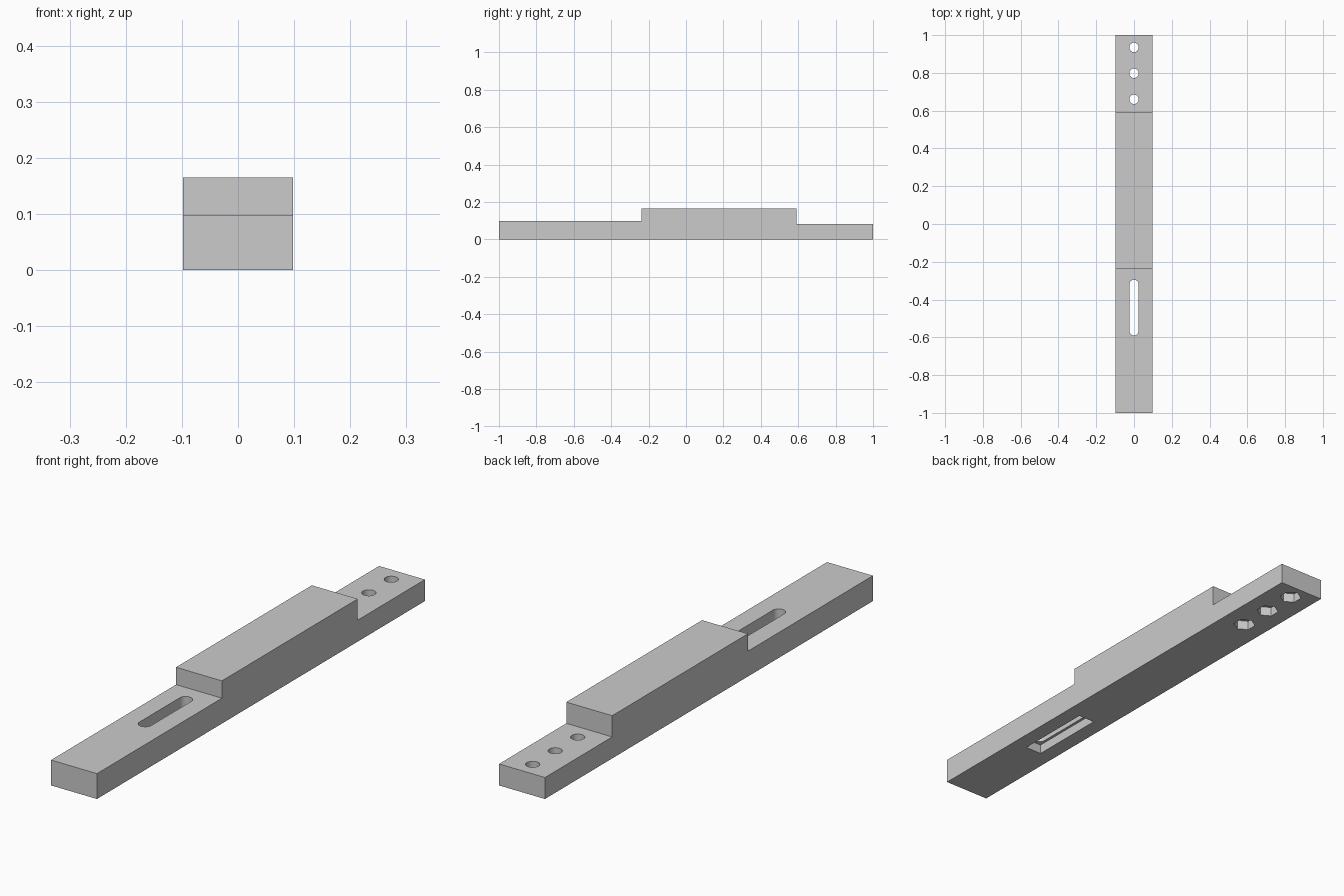
import bpy, bmesh
from math import cos, sin, pi, radians

cube = bpy.data.objects.get("Cube")
if cube:
    bpy.data.objects.remove(cube, do_unlink=True)

HALF_WIDTH = 0.098
HOLE_R = 0.025
POCKET_DEPTH = 0.037
SLOT_Y, SLOT_HALF = -0.4425, 0.1475

grey = bpy.data.materials.new("plain grey")
grey.use_nodes = True
colour = (0.6, 0.6, 0.6, 1)
grey.diffuse_color = colour
grey.node_tree.nodes["Principled BSDF"].inputs["Base Color"].default_value = colour


def prism(name, points, offset):
    """Extrude a closed outline of 3D points along an offset."""
    bm = bmesh.new()
    face = bm.faces.new([bm.verts.new(p) for p in points])
    result = bmesh.ops.extrude_face_region(bm, geom=[face])
    verts = [v for v in result["geom"] if isinstance(v, bmesh.types.BMVert)]
    bmesh.ops.translate(bm, verts=verts, vec=offset)
    bmesh.ops.recalc_face_normals(bm, faces=bm.faces)
    mesh = bpy.data.meshes.new(name)
    bm.to_mesh(mesh)
    bm.free()
    mesh.materials.append(grey)
    obj = bpy.data.objects.new(name, mesh)
    bpy.context.collection.objects.link(obj)
    return obj


def arc(radius, centre_y, start, sweep, steps):
    angles = [start + sweep * i / steps for i in range(steps + 1)]
    return [(radius * cos(a), centre_y + radius * sin(a)) for a in angles]


# Stepped bar: side profile extruded across the width
profile = [(-1, 0), (1, 0), (1, 0.083), (0.59, 0.083),
           (0.59, 0.165), (-0.238, 0.165), (-0.238, 0.098), (-1, 0.098)]
bar = prism("stepped_bar", [(-HALF_WIDTH, y, z) for y, z in profile],
            (2 * HALF_WIDTH, 0, 0))


def cut(name, outline, top):
    """Cut a vertical opening from below the bar up to the given height."""
    cutter = prism(name, [(x, y, -0.1) for x, y in outline], (0, 0, top + 0.1))
    cutter.hide_render = True
    bpy.context.view_layer.objects.active = bar
    mod = bar.modifiers.new(name, "BOOLEAN")
    mod.operation = "DIFFERENCE"
    mod.solver = "EXACT"
    mod.object = cutter
    bpy.ops.object.modifier_apply(modifier=mod.name)
    bpy.data.objects.remove(cutter, do_unlink=True)


# Bolt holes with hexagonal nut pockets underneath
for y in (0.66, 0.798, 0.935):
    cut("bolt_hole", arc(HOLE_R, y, 0, 2 * pi, 32)[:-1], 0.3)
    cut("nut_pocket", arc(0.041, y, pi / 2, 2 * pi, 6)[:-1], POCKET_DEPTH)

# Adjustment slot with rounded ends and a rectangular pocket underneath
straight = SLOT_HALF - HOLE_R
cut("slot", arc(HOLE_R, SLOT_Y + straight, 0, pi, 16)
    + arc(HOLE_R, SLOT_Y - straight, pi, pi, 16), 0.3)
px, py = 0.0355, SLOT_HALF + 0.011
cut("slot_pocket", [(-px, SLOT_Y - py), (px, SLOT_Y - py),
                    (px, SLOT_Y + py), (-px, SLOT_Y + py)], POCKET_DEPTH)

# Smooth hole walls, crisp edges
bpy.ops.object.select_all(action="DESELECT")
bar.select_set(True)
bpy.context.view_layer.objects.active = bar
bpy.ops.object.shade_smooth_by_angle(angle=radians(30))
